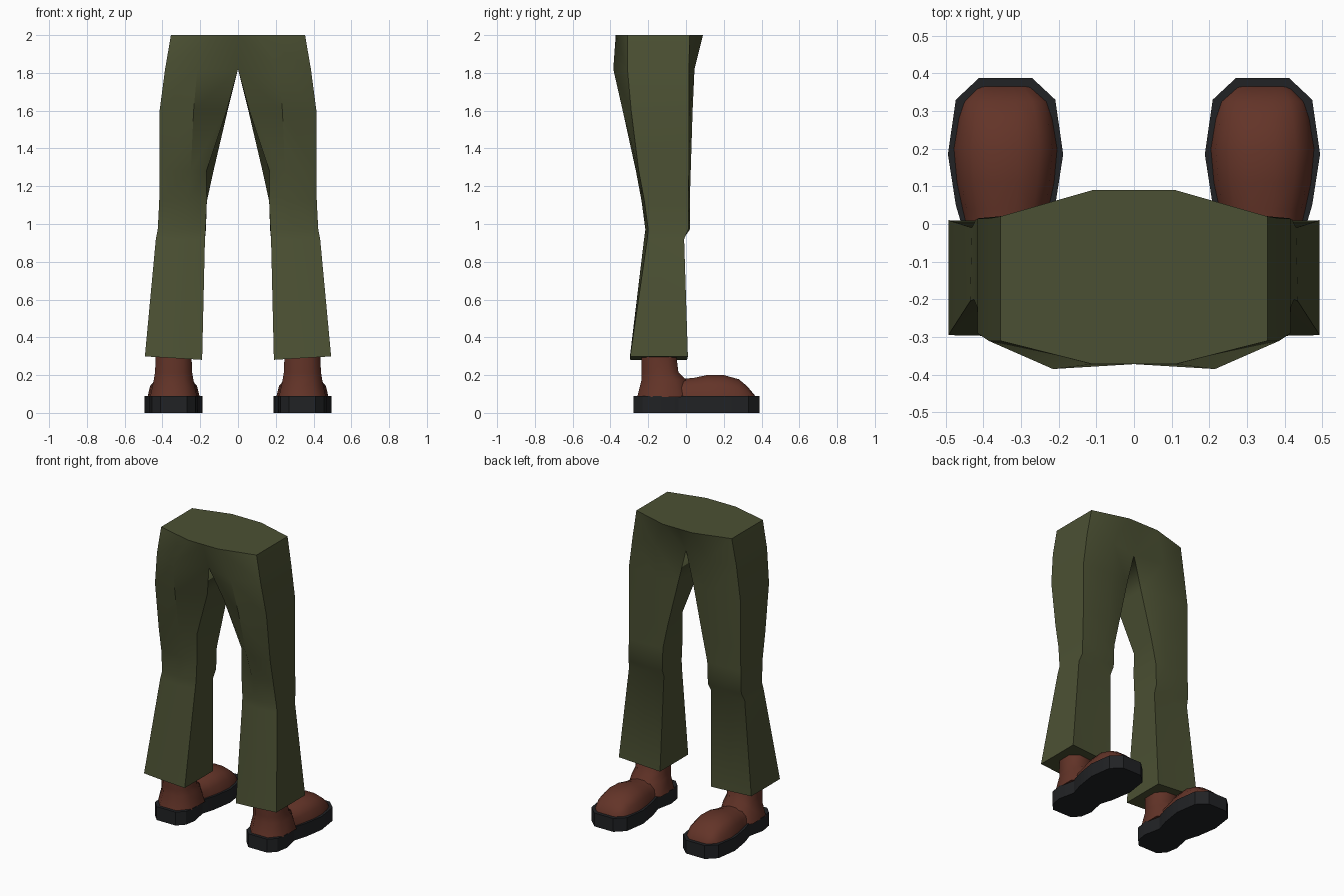
import bpy
import bmesh
import math

default_cube = bpy.data.objects.get("Cube")
if default_cube:
    bpy.data.objects.remove(default_cube, do_unlink=True)


def make_material(name, rgb, roughness=0.8):
    material = bpy.data.materials.new(name)
    material.use_nodes = True
    colour = (*rgb, 1)
    material.diffuse_color = colour
    shader = material.node_tree.nodes["Principled BSDF"]
    shader.inputs["Base Color"].default_value = colour
    shader.inputs["Roughness"].default_value = roughness
    return material


olive = make_material("olive cloth", (0.071, 0.081, 0.033))
brown = make_material("brown leather", (0.125, 0.034, 0.021))
black = make_material("black rubber", (0.015, 0.016, 0.018))


def loft(name, rings, material, smooth_angle, skip=None):
    """Join equal-sized rings of points, cap both ends and mirror across x."""
    bm = bmesh.new()
    loops = [[bm.verts.new(point) for point in ring] for ring in rings]
    count = len(loops[0])
    for lower, upper in zip(loops, loops[1:]):
        for i in range(count):
            j = (i + 1) % count
            quad = (lower[i], lower[j], upper[j], upper[i])
            # Leave the centre seam open where the two halves meet
            if skip and all(skip(vert.co) for vert in quad):
                continue
            bm.faces.new(quad)
    bm.faces.new(loops[0])
    bm.faces.new(loops[-1])
    bmesh.ops.recalc_face_normals(bm, faces=bm.faces[:])
    mesh = bpy.data.meshes.new(name)
    bm.to_mesh(mesh)
    bm.free()
    mesh.materials.append(material)

    obj = bpy.data.objects.new(name, mesh)
    bpy.context.collection.objects.link(obj)
    bpy.ops.object.select_all(action="DESELECT")
    obj.select_set(True)
    bpy.context.view_layer.objects.active = obj
    bpy.ops.object.shade_smooth_by_angle(angle=math.radians(smooth_angle))
    mirror = obj.modifiers.new("other side", "MIRROR")
    mirror.use_axis[0] = True
    mirror.use_clip = True
    mirror.merge_threshold = 0.001
    return obj


# Trousers: each ring runs toe-side inner, middle, outer, then heel-side outer, middle, inner
leg_sections = [
    (0.29, [(.19, .005), (.34, .008), (.493, .01), (.493, -.295), (.34, -.298), (.19, -.295)]),
    (0.92, [(.175, -.015), (.29, -.018), (.43, -.01), (.435, -.205), (.3, -.222), (.175, -.205)]),
    (0.97, [(.17, .01), (.28, .02), (.42, .012), (.425, -.2), (.29, -.215), (.172, -.2)]),
    (1.12, [(.165, .01), (.25, .02), (.417, .012), (.417, -.22), (.27, -.235), (.165, -.2)]),
    (1.28, [(.13, .01), (.22, .025), (.415, .015), (.415, -.25), (.25, -.265), (.167, -.2)]),
    (1.6, [(.055, 0), (.2, .035), (.415, .015), (.415, -.29), (.235, -.335), (.06, -.24)]),
    (1.82, [(0, 0), (.2, .045), (.386, .015), (.386, -.31), (.215, -.385), (0, -.31)]),
    (2.0, [(0, .09), (.11, .09), (.355, .02), (.355, -.31), (.11, -.372), (0, -.372)]),
]
trouser_rings = [[(x, y, z) for x, y in ring] for z, ring in leg_sections]
# The hem dips slightly towards the inside of the leg
trouser_rings[0] = [(x, y, z + (x - 0.34) * 0.06) for x, y, z in trouser_rings[0]]
loft("trousers", trouser_rings, olive, 40, skip=lambda co: co.x < 0.001)

foot_x = 0.341


# Soles: half-widths along the foot, giving a waisted outline
sole_outline = [(-.277, .07), (-.23, .115), (-.15, .128), (-.04, .105),
                (.05, .132), (.185, .153), (.33, .132), (.388, .07)]


def sole_ring(z):
    right_side = [(foot_x + w, y, z) for y, w in sole_outline]
    left_side = [(foot_x - w, y, z) for y, w in reversed(sole_outline)]
    return right_side + left_side


loft("shoe_soles", [sole_ring(0), sole_ring(0.09)], black, 25)


# Vamps: arched sections running from the ankle to the toe
def arch(y, half_width, height):
    base = 0.085
    rise = height - base
    shape = [(-1, 0), (-.9, .5), (-.65, .85), (-.25, 1),
             (.25, 1), (.65, .85), (.9, .5), (1, 0)]
    return [(foot_x + half_width * u, y, base + rise * v) for u, v in shape]


vamp_sections = [(-.15, .105, .17), (-.03, .098, .18), (.04, .115, .185),
                 (.11, .13, .2), (.2, .138, .2), (.28, .125, .178),
                 (.325, .11, .14), (.365, .07, .092)]
loft("shoe_vamps", [arch(*section) for section in vamp_sections], brown, 50)


# Ankle shafts: chamfered rectangles flaring down onto the sole
def shaft_ring(z, half_width, heel, instep):
    middle = (heel + instep) / 2
    depth = (instep - heel) / 2
    corner = 0.5
    shape = [(1, corner), (corner, 1), (-corner, 1), (-1, corner),
             (-1, -corner), (-corner, -1), (corner, -1), (1, -corner)]
    return [(foot_x + half_width * u, middle + depth * v, z) for u, v in shape]


shaft_sections = [(.085, .124, -.258, .03), (.175, .105, -.235, 0),
                  (.215, .098, -.235, -.04), (.33, .094, -.235, -.055)]
loft("shoe_ankles", [shaft_ring(*section) for section in shaft_sections], brown, 50)
